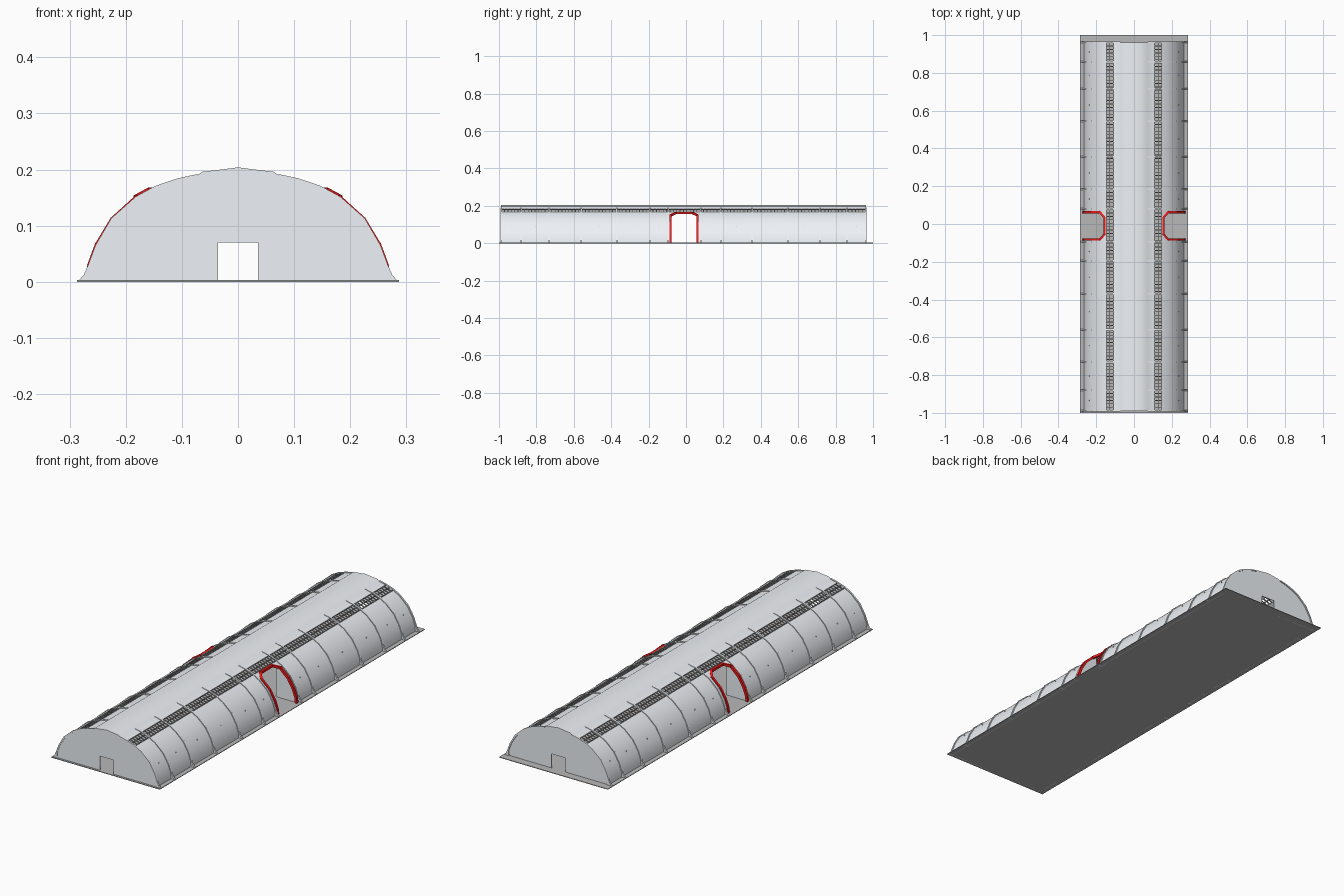
import bpy, bmesh
from mathutils import Vector, Matrix

if "Cube" in bpy.data.objects:
    bpy.data.objects.remove(bpy.data.objects["Cube"])

Y0, Y1 = -0.988, 0.96
DY0, DY1 = -0.082, 0.062          # side door limits
RIBS = [0.962, 0.86, 0.715, 0.545, 0.355, 0.185, 0.08, -0.095,
        -0.195, -0.37, -0.56, -0.73, -0.88, -0.988]

# Half cross-sections (x, z), base to crown
WALL = [(0.266, 0.0), (0.263, 0.03), (0.25, 0.065), (0.223, 0.11), (0.18, 0.149),
        (0.156, 0.162), (0.147, 0.167)]
ROOF = [(0.109, 0.181), (0.072, 0.19), (0.064, 0.196), (0.03, 0.2), (0.0, 0.204)]
RIB_OUT = [(0.286, 0.0), (0.275, 0.012), (0.267, 0.03), (0.254, 0.065), (0.226, 0.113),
           (0.182, 0.152), (0.147, 0.171), (0.107, 0.1845), (0.072, 0.192)]
RIB_IN = [(0.258, 0.0), (0.26, 0.012), (0.26, 0.03), (0.247, 0.064), (0.22, 0.108),
          (0.177, 0.147), (0.145, 0.164), (0.107, 0.178), (0.072, 0.187)]


def paint(name, *rgb):
    m = bpy.data.materials.new(name)
    m.diffuse_color = (*rgb, 1)
    m.use_nodes = True
    m.node_tree.nodes["Principled BSDF"].inputs["Base Color"].default_value = m.diffuse_color
    return m


red = paint("red_paint", 0.95, 0.01, 0.01)
pale = paint("pale_metal", 0.86, 0.89, 0.93)
grey = paint("floor_grey", 0.48, 0.48, 0.48)
dark = paint("lattice_grey", 0.36, 0.36, 0.36)


def finish(name, bm, mat, mirror=False, smooth=False, recalc=True):
    if recalc:
        bmesh.ops.remove_doubles(bm, verts=bm.verts, dist=1e-5)
        bmesh.ops.recalc_face_normals(bm, faces=bm.faces)
    me = bpy.data.meshes.new(name)
    bm.to_mesh(me)
    bm.free()
    me.materials.append(mat)
    ob = bpy.data.objects.new(name, me)
    bpy.context.collection.objects.link(ob)
    if smooth:
        bpy.ops.object.select_all(action='DESELECT')
        ob.select_set(True)
        bpy.context.view_layer.objects.active = ob
        bpy.ops.object.shade_smooth_by_angle(angle=0.7)
    if mirror:
        ob.modifiers.new("Mirror", 'MIRROR')
    return ob


def face(bm, pts):
    f = bm.faces.new([bm.verts.new(p) for p in pts])
    f.normal_update()
    return f


def sheet(bm, profile, ya, yb):
    for (x, z), (x2, z2) in zip(profile, profile[1:]):
        face(bm, [(x, ya, z), (x, yb, z), (x2, yb, z2), (x2, ya, z2)])


def thicken(bm, t):
    """Give an outward-facing sheet an inner skin and rims."""
    bmesh.ops.remove_doubles(bm, verts=bm.verts, dist=1e-5)
    bmesh.ops.recalc_face_normals(bm, faces=bm.faces)
    bm.normal_update()
    if sum(f.normal.z * f.calc_area() for f in bm.faces) < 0:
        bmesh.ops.reverse_faces(bm, faces=bm.faces)
        bm.normal_update()
    bmesh.ops.solidify(bm, geom=bm.faces[:], thickness=t)


def bar(bm, a, b, w, h):
    a, b = Vector(a), Vector(b)
    d = b - a
    rot = d.to_track_quat('Y', 'Z').to_matrix().to_4x4()
    bmesh.ops.create_cube(bm, size=1, matrix=Matrix.Translation((a + b) / 2) @ rot
                          @ Matrix.Diagonal((w, d.length, h, 1)))


# Floor slab
bm = bmesh.new()
bmesh.ops.create_cube(bm, size=1, matrix=Matrix.Translation((0, 0, 0.0015))
                      @ Matrix.Diagonal((0.574, 2, 0.003, 1)))
finish("floor_slab", bm, grey)

# Curved side walls, split round the door opening with chamfered top corners
bm = bmesh.new()
sheet(bm, WALL, Y0, DY0)
sheet(bm, WALL, DY1, Y1)
sheet(bm, WALL[5:], DY0, DY1)
(xa, za), (xb, zb) = WALL[4], WALL[5]
for y, s in ((DY0, 1), (DY1, -1)):
    face(bm, [(xa, y, za), (xb, y, zb), (xb, y + s * 0.028, zb)])
thicken(bm, 0.003)
finish("side_walls", bm, pale, mirror=True, smooth=True)

# Raised central roof, both halves in one skin
bm = bmesh.new()
sheet(bm, ROOF + [(-x, z) for x, z in reversed(ROOF[:-1])], Y0, Y1)
thicken(bm, 0.003)
finish("central_roof", bm, pale, smooth=True)

# End walls with doorways
for name, y, s in (("front_wall", Y0, 1), ("back_wall", Y1, -1)):
    bm = bmesh.new()
    half = WALL + ROOF
    pts = [(-0.036, 0), (-0.036, 0.07), (0.036, 0.07), (0.036, 0)]
    pts += half + [(-x, z) for x, z in reversed(half[:-1])]
    f = face(bm, [(x, y - s * 0.002, z) for x, z in pts])
    r = bmesh.ops.extrude_face_region(bm, geom=[f], use_keep_orig=True)
    vs = [v for v in r["geom"] if isinstance(v, bmesh.types.BMVert)]
    bmesh.ops.translate(bm, verts=vs, vec=(0, s * 0.004, 0))
    finish(name, bm, pale)

# Jamb walls running inward beside the side doors
bm = bmesh.new()
for y in (DY0 - 0.002, DY1 + 0.002):
    face(bm, [(x, y, z) for x, z in WALL[:6]] + [(0.156, y, 0)])
finish("door_jambs", bm, pale, mirror=True)

# Outer ribs with flared feet
bm = bmesh.new()
for y in RIBS:
    rings = []
    for (xo, zo), (xi, zi) in zip(RIB_OUT, RIB_IN):
        rings.append([bm.verts.new(p) for p in
                      ((xo, y - 0.004, zo), (xo, y + 0.004, zo),
                       (xi, y + 0.004, zi), (xi, y - 0.004, zi))])
    for r, q in zip(rings, rings[1:]):
        for i in range(4):
            j = (i + 1) % 4
            bm.faces.new((r[i], r[j], q[j], q[i]))
    bm.faces.new(rings[0])
    bm.faces.new(rings[-1])
finish("ribs", bm, pale, mirror=True, smooth=True)

# Skylight lattice strips
bm = bmesh.new()
lo, hi = Vector((0.147, 0, 0.167)), Vector((0.109, 0, 0.181))
for t in (0, 0.5, 1):
    p = lo.lerp(hi, t)
    bar(bm, (p.x, Y0, p.z), (p.x, Y1, p.z), 0.004, 0.004)
n = 108
for i in range(n + 1):
    y = Vector((0, Y0 + (Y1 - Y0) * i / n, 0))
    bar(bm, lo + y, hi + y, 0.004, 0.004)
finish("skylight_lattice", bm, dark, mirror=True, recalc=False)

# Small wall fixings in the middle of each bay
bm = bmesh.new()
for a, b in zip(RIBS, RIBS[1:]):
    y = (a + b) / 2
    if not DY0 < y < DY1:
        bmesh.ops.create_cube(bm, size=0.004, matrix=Matrix.Translation((0.236, y, 0.089)))
finish("wall_fixings", bm, pale, mirror=True)

# Red frames round the side doors
for name, s in (("right_door_frame", 1), ("left_door_frame", -1)):
    side = [(x, max(z, 0.005)) for x, z in WALL[:5]]
    path = [(x, DY0, z) for x, z in side] + [(xb, DY0 + 0.028, zb), (xb, DY1 - 0.028, zb)]
    path += [(x, DY1, z) for x, z in reversed(side)]
    bm = bmesh.new()
    for p, q in zip(path, path[1:]):
        d = (Vector(q) - Vector(p)).normalized() * 0.002
        p, q = Vector(p) - d, Vector(q) + d
        p.x, q.x = p.x * s, q.x * s
        bar(bm, p, q, 0.011, 0.011)
    finish(name, bm, red, recalc=False)
